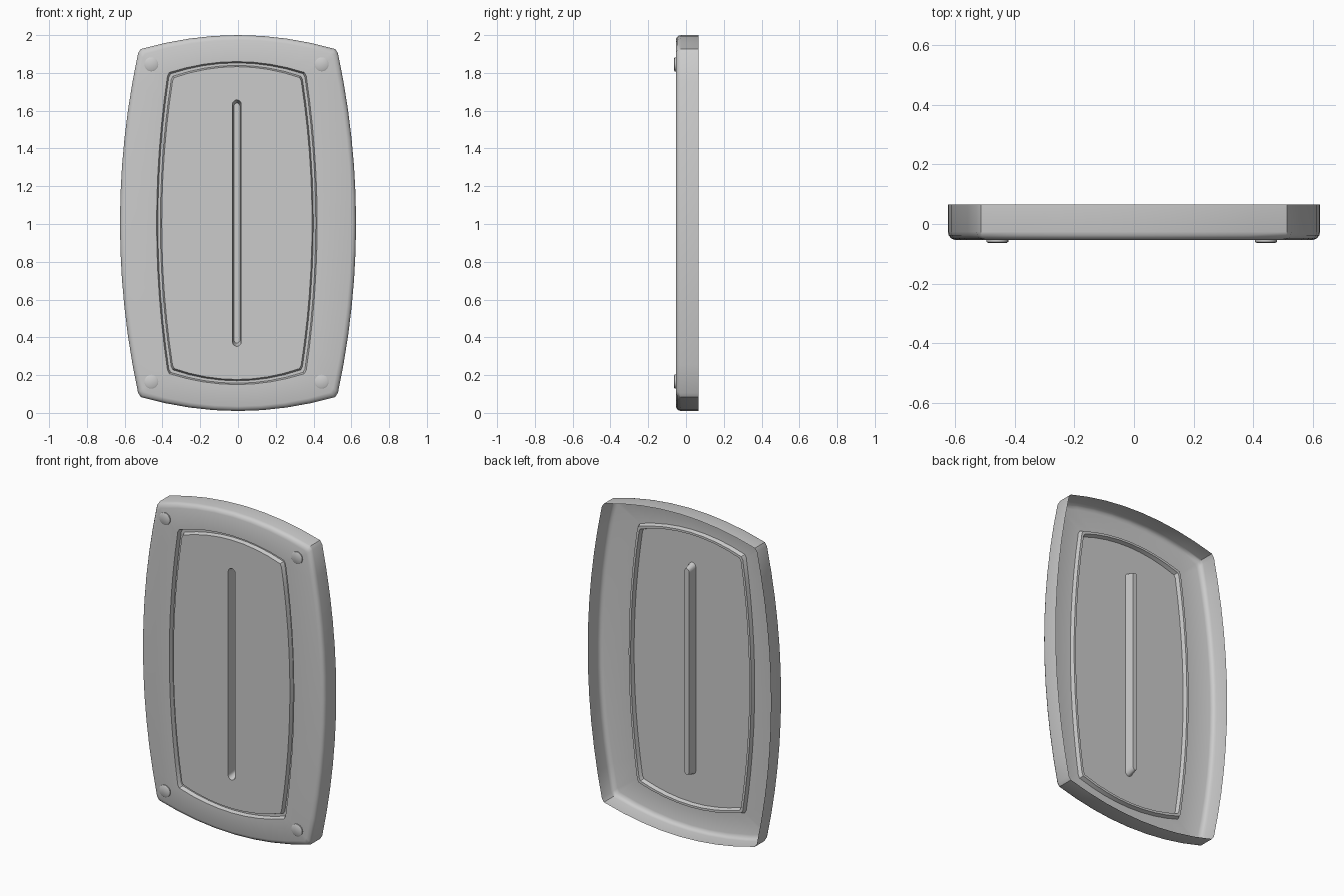
import bpy, bmesh, math

cube = bpy.data.objects.get("Cube")
if cube:
    bpy.data.objects.remove(cube)

grey = bpy.data.materials.new("plain grey")
grey.use_nodes = True
colour = (0.6, 0.6, 0.6, 1)
grey.diffuse_color = colour
grey.node_tree.nodes["Principled BSDF"].inputs["Base Color"].default_value = colour

MID_Z = 1.005
PANEL_X = -0.006
FRONT = -0.054


def barrel(corner_x, corner_z, mid_x, mid_z, inset=0):
    """Closed outline with four bowed sides and clipped corners."""
    cx, cz, mx, mz = (v - inset for v in (corner_x, corner_z, mid_x, mid_z))

    def steps(n):
        return [0.98 * (2 * i / n - 1) for i in range(n + 1)]

    right = [(mx - (mx - cx) * t * t, cz * t) for t in steps(12)]
    top = [(-cx * t, mz - (mz - cz) * t * t) for t in steps(8)]
    half = right + top
    return half + [(-x, -z) for x, z in half]


def finish(name, bm):
    mesh = bpy.data.meshes.new(name)
    bm.to_mesh(mesh)
    bm.free()
    mesh.materials.append(grey)
    obj = bpy.data.objects.new(name, mesh)
    bpy.context.collection.objects.link(obj)
    bpy.ops.object.select_all(action="DESELECT")
    obj.select_set(True)
    bpy.context.view_layer.objects.active = obj
    bpy.ops.object.shade_smooth_by_angle(angle=math.radians(38))
    return obj


def loft(name, rings):
    """Skin nested outlines, closing the last one with a cap."""
    bm = bmesh.new()
    loops = [[bm.verts.new((x + ox, y, z + MID_Z)) for x, z in pts]
             for pts, y, ox in rings]
    n = len(loops[0])
    for a, b in zip(loops, loops[1:]):
        for i in range(n):
            j = (i + 1) % n
            bm.faces.new((a[i], a[j], b[j], b[i]))
    bm.faces.new(loops[-1])
    return finish(name, bm)


outer = (0.525, 0.918, 0.625, 0.995)
groove = (0.365, 0.795, 0.425, 0.855)
slot = (0.023, 0.637, 0.023, 0.653)

# Open-backed cover: wall, rounded edge, frame, groove, panel and centre slot
rings = [(barrel(*outer, d), y, 0) for d, y in
         ((0, 0.065), (0, -0.026), (0.003, -0.038), (0.010, -0.048), (0.025, FRONT))]
rings += [(barrel(*groove, d), y, PANEL_X) for d, y in
          ((0, FRONT), (0.007, FRONT + 0.024), (0.020, FRONT + 0.024), (0.027, FRONT))]
rings += [(barrel(*slot), FRONT, PANEL_X),
          (barrel(0.016, 0.622, 0.016, 0.636), FRONT + 0.056, PANEL_X)]
loft("cover", rings)

# Low domed rivets at the four corners
for side, sx in (("left", 1), ("right", -1)):
    for level, sz in (("upper", 1), ("lower", -1)):
        bm = bmesh.new()
        previous = None
        for radius, y in ((0.037, FRONT), (0.037, -0.060), (0.030, -0.064)):
            ring = [bm.verts.new((sx * 0.451 - 0.008 + radius * math.cos(a), y,
                                  MID_Z + sz * 0.84 + radius * math.sin(a)))
                    for a in (math.tau * i / 20 for i in range(20))]
            if previous:
                for i in range(20):
                    j = (i + 1) % 20
                    bm.faces.new((previous[i], previous[j], ring[j], ring[i]))
            previous = ring
        bm.faces.new(previous)
        finish(f"{level}_{side}_rivet", bm)
